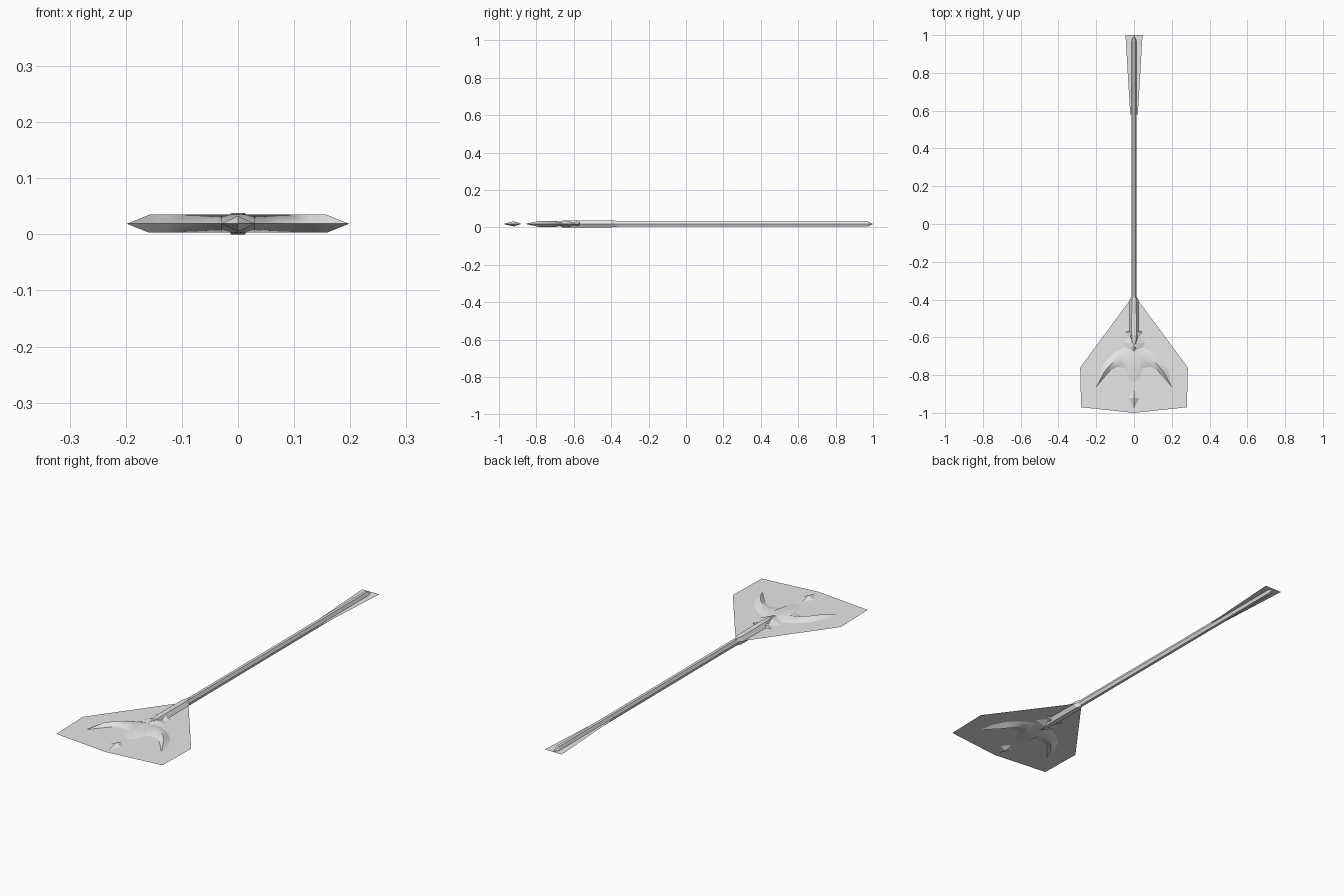
import bpy, math

cube = bpy.data.objects.get("Cube")
if cube:
    bpy.data.objects.remove(cube)

ZC = 0.019  # height of the weapon's flat mid plane

steel = bpy.data.materials.new("plain_grey")
steel.use_nodes = True
GREY = (0.8, 0.8, 0.8, 1)
steel.diffuse_color = GREY
steel.node_tree.nodes["Principled BSDF"].inputs["Base Color"].default_value = GREY


def make(name, verts, faces, angle=None):
    me = bpy.data.meshes.new(name)
    me.from_pydata([(x, y, z + ZC) for x, y, z in verts], [], faces)
    me.update()
    me.materials.append(steel)
    ob = bpy.data.objects.new(name, me)
    bpy.context.collection.objects.link(ob)
    bpy.ops.object.select_all(action='DESELECT')
    ob.select_set(True)
    bpy.context.view_layer.objects.active = ob
    # weld duplicate points and make normals agree
    bpy.ops.object.mode_set(mode='EDIT')
    bpy.ops.mesh.select_all(action='SELECT')
    bpy.ops.mesh.remove_doubles(threshold=0.0001)
    bpy.ops.mesh.normals_make_consistent(inside=False)
    bpy.ops.object.mode_set(mode='OBJECT')
    if angle:
        bpy.ops.object.shade_smooth_by_angle(angle=math.radians(angle))
    return ob


def flat_plate(name, half):
    """Paper-thin plate, mirrored from its +x outline."""
    outline = half + [(-x, y) for x, y in reversed(half) if x > 0]
    ob = make(name, [(x, y, 0) for x, y in outline], [tuple(range(len(outline)))])
    if ob.data.polygons[0].normal.z < 0:
        ob.data.flip_normals()


def rod(name, rings, sides):
    """Faceted rod along y; each ring is (y, half width, half height)."""
    verts, faces = [], []
    for y, rx, rz in rings:
        for i in range(sides):
            a = 2 * math.pi * i / sides
            verts.append((rx * math.cos(a), y, rz * math.sin(a)))
    for r in range(len(rings) - 1):
        for i in range(sides):
            j = (i + 1) % sides
            faces.append((r * sides + i, r * sides + j,
                          (r + 1) * sides + j, (r + 1) * sides + i))
    make(name, verts, faces)


def ridged_blade(name, stations, angle):
    """Double-sided blade; station = outer edge, ridge, inner edge, ridge height."""
    verts, faces = [], []
    for sx in (1, -1):
        for sz in (1, -1):
            base = len(verts)
            for (ox, oy), (rx, ry), (ix, iy), h in stations:
                verts += [(sx * ox, oy, 0), (sx * rx, ry, sz * h), (sx * ix, iy, 0)]
            for s in range(len(stations) - 1):
                a = base + 3 * s
                faces += [(a, a + 1, a + 4, a + 3), (a + 1, a + 2, a + 5, a + 4)]
    make(name, verts, faces, angle)


# Flat head panel and flat tail panel
flat_plate("head_panel", [(0, -0.375), (0.285, -0.76), (0.28, -0.97), (0, -1.0)])
flat_plate("tail_panel", [(0.045, 1.0), (0.02, 0.58)])

# Shaft with pointed butt, and the thicker sleeve near the head
rod("shaft", [(-0.60, 0.013, 0.017), (0.97, 0.013, 0.017), (0.998, 0.001, 0.001)], 6)
rod("sleeve", [(-0.37, 0.004, 0.019), (-0.40, 0.023, 0.021),
               (-0.58, 0.025, 0.0219), (-0.66, 0.012, 0.019)], 6)

# Barbed collar joining sleeve and blade
collar = [(0, -0.56), (0.05, -0.572), (0.028, -0.595), (0.06, -0.63),
          (0.042, -0.66), (0, -0.70)]
verts, faces = [], []
for sx in (1, -1):
    for sz in (1, -1):
        b = len(verts)
        for x, y in collar:
            verts += [(sx * x, y, 0), (0, y, sz * 0.018 if x else 0)]
        faces += [(b + 2 * i, b + 2 * i + 1, b + 2 * i + 3, b + 2 * i + 2)
                  for i in range(len(collar) - 1)]
make("barbed_collar", verts, faces)

# Crescent blade with a short central point
H = 0.016
ridged_blade("crescent_blade", [
    ((0, -0.60), (0, -0.72), (0, -0.84), H),
    ((0.035, -0.645), (0.03, -0.70), (0.03, -0.82), H),
    ((0.05, -0.655), (0.05, -0.70), (0.042, -0.765), H),
    ((0.10, -0.68), (0.09, -0.715), (0.085, -0.755), H),
    ((0.15, -0.725), (0.13, -0.75), (0.125, -0.775), H),
    ((0.185, -0.79), (0.158, -0.785), (0.165, -0.82), H),
    ((0.198, -0.86), (0.198, -0.86), (0.198, -0.86), 0),
], 50)

# Floating diamond spike ahead of the blade
rod("diamond_spike", [(-0.975, 0.0005, 0.0005), (-0.92, 0.03, 0.014),
                      (-0.88, 0.0005, 0.0005)], 4)
